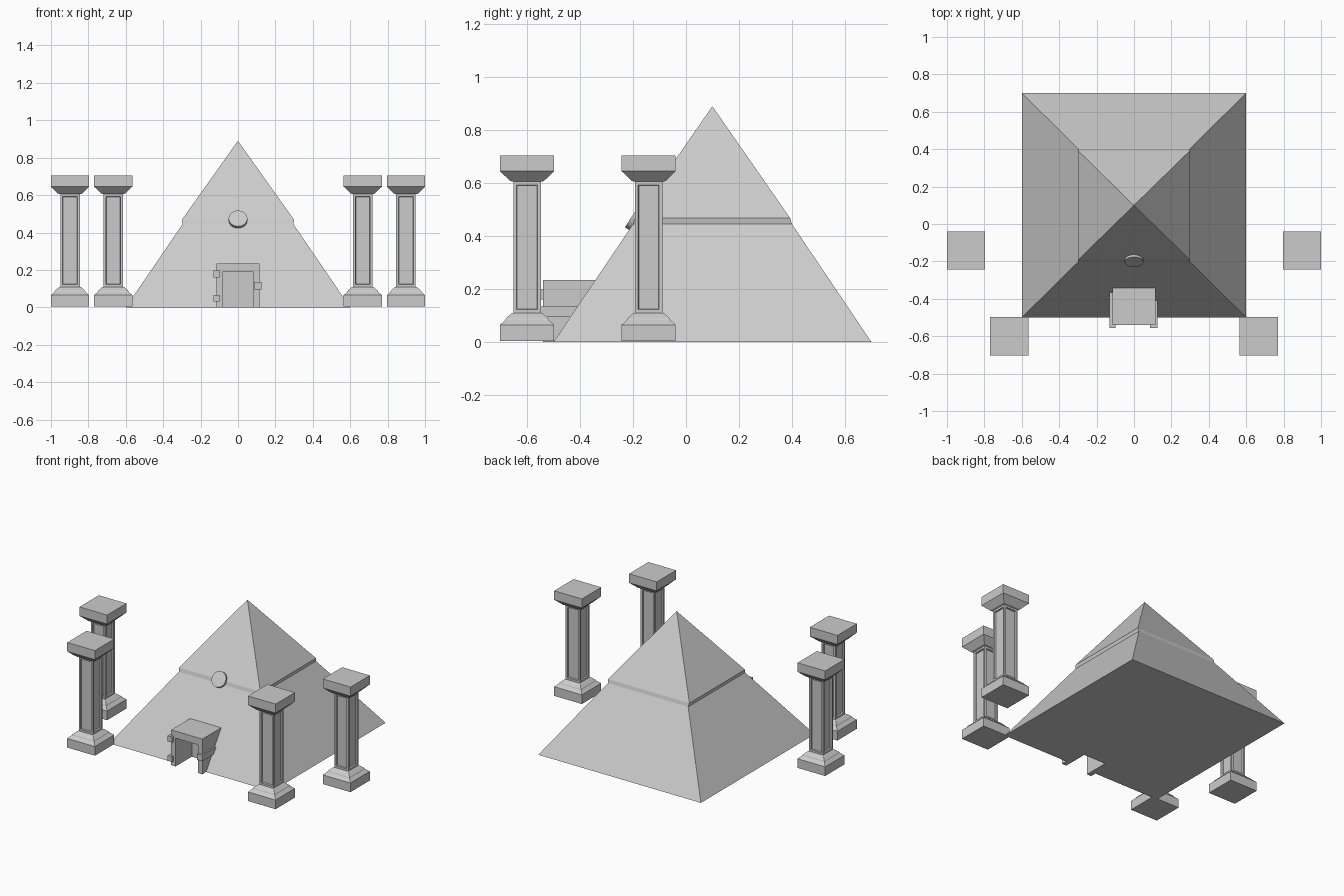
import bpy, bmesh, math
from mathutils import Matrix, Vector

if "Cube" in bpy.data.objects:
    bpy.data.objects.remove(bpy.data.objects["Cube"])


def make_object(name, bm):
    bmesh.ops.recalc_face_normals(bm, faces=bm.faces[:])
    me = bpy.data.meshes.new(name)
    bm.to_mesh(me)
    bm.free()
    ob = bpy.data.objects.new(name, me)
    bpy.context.collection.objects.link(ob)
    return ob


def square_stack(bm, rings, cx=0, cy=0):
    """Stack of rectangles (half x, half y, z), capped at both ends; returns rows of side faces."""
    rows = [[bm.verts.new((cx + sx * hx, cy + sy * hy, z))
             for sx, sy in ((-1, -1), (1, -1), (1, 1), (-1, 1))] for hx, hy, z in rings]
    sides = []
    for a, b in zip(rows, rows[1:]):
        sides.append([bm.faces.new((a[i], a[(i + 1) % 4], b[(i + 1) % 4], b[i])) for i in range(4)])
    bm.faces.new(rows[0][::-1])
    bm.faces.new(rows[-1])
    return sides


def prism(name, outline, x0, x1):
    """Side outline in (y, z) extruded along x."""
    bm = bmesh.new()
    a = [bm.verts.new((x0, y, z)) for y, z in outline]
    b = [bm.verts.new((x1, y, z)) for y, z in outline]
    n = len(a)
    for i in range(n):
        bm.faces.new((a[i], a[(i + 1) % n], b[(i + 1) % n], b[i]))
    bm.faces.new(a[::-1])
    bm.faces.new(b)
    return make_object(name, bm)


def cut(ob, cutter):
    mod = ob.modifiers.new("doorway", 'BOOLEAN')
    mod.operation = 'DIFFERENCE'
    mod.solver = 'EXACT'
    mod.object = cutter
    bpy.context.view_layer.objects.active = ob
    bpy.ops.object.modifier_apply(modifier=mod.name)


def slope_y(z):
    return -0.5 + z * 0.674


# Pyramid with a small ledge halfway up
bm = bmesh.new()
square_stack(bm, [(0.6, 0.6, 0), (0.296, 0.3, 0.445), (0.3, 0.293, 0.468), (0.0005, 0.0005, 0.89)], 0, 0.1)
bmesh.ops.remove_doubles(bm, verts=bm.verts[:], dist=0.002)
pyramid = make_object("pyramid", bm)

# Door surround running back into the slope
surround = prism("door_surround", [(-0.54, 0), (-0.495, 0), (slope_y(0.235) + 0.005, 0.235), (-0.54, 0.235)],
                 -0.115, 0.115)

# Doorway opening
cutter = prism("doorway_cutter", [(-0.65, -0.1), (-0.37, -0.1), (-0.37, 0.188), (-0.65, 0.188)], -0.082, 0.082)
cut(pyramid, cutter)
cut(surround, cutter)
cutter.hide_render = True
bpy.data.objects.remove(cutter)

# Projecting stones on the door jambs
for i, (x0, x1, z0, z1) in enumerate([(-0.13, -0.098, 0.16, 0.198), (-0.13, -0.098, 0.03, 0.066),
                                      (0.085, 0.125, 0.095, 0.135)]):
    prism(f"door_stone_{i + 1}", [(-0.555, z0), (slope_y(z0) + 0.01, z0),
                                  (slope_y(z1) + 0.01, z1), (-0.555, z1)], x0, x1)

# Round disc above the door, tilted with the slope
bm = bmesh.new()
normal = Vector((0, -0.84, 0.54))
turn = normal.to_track_quat('Z', 'Y').to_matrix().to_4x4()
bmesh.ops.create_cone(bm, cap_ends=True, segments=32, radius1=0.05, radius2=0.05, depth=0.02,
                      matrix=Matrix.Translation((0, -0.195, 0.47)) @ turn)
disc = make_object("sun_disc", bm)
bpy.ops.object.select_all(action='DESELECT')
disc.select_set(True)
bpy.context.view_layer.objects.active = disc
bpy.ops.object.shade_smooth_by_angle(angle=math.radians(30))

# Four square pillars with recessed shaft panels
PILLAR = [(0.102, 0.004), (0.102, 0.065), (0.082, 0.083), (0.079, 0.09), (0.06, 0.107), (0.052, 0.11),
          (0.052, 0.605), (0.064, 0.608), (0.102, 0.645), (0.102, 0.705)]
for label, x, y in (("front", 0.667, -0.6), ("rear", 0.898, -0.141)):
    for side, s in (("left", -1), ("right", 1)):
        bm = bmesh.new()
        rows = square_stack(bm, [(h, h, z) for h, z in PILLAR], s * x, y)
        bmesh.ops.recalc_face_normals(bm, faces=bm.faces[:])
        shaft = rows[5]
        bmesh.ops.inset_individual(bm, faces=shaft, thickness=0.018)
        bmesh.ops.inset_individual(bm, faces=shaft, thickness=0.003, depth=-0.01)
        make_object(f"{label}_pillar_{side}", bm)
